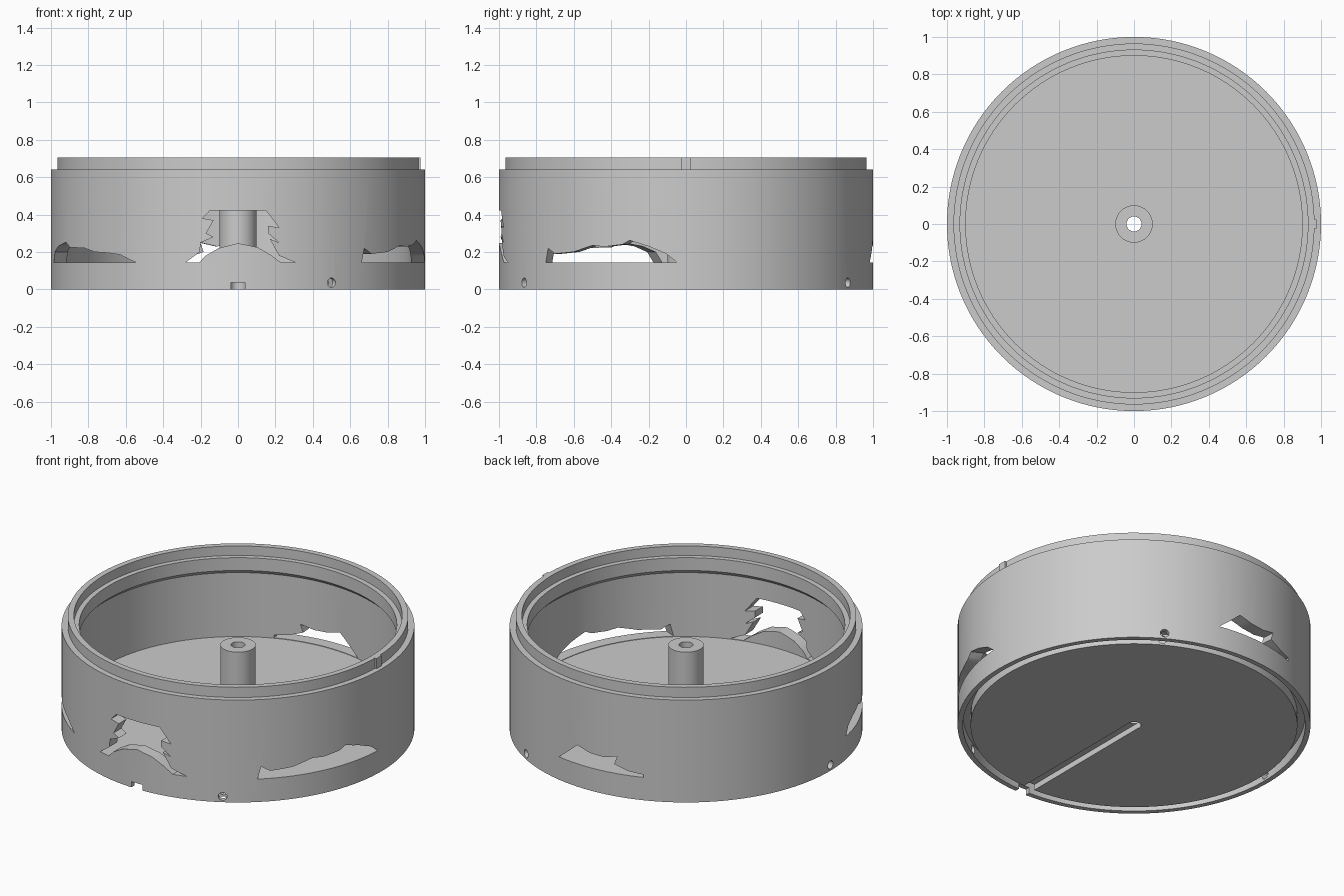
import bpy, bmesh, math
from mathutils import Matrix

if "Cube" in bpy.data.objects:
    bpy.data.objects.remove(bpy.data.objects["Cube"], do_unlink=True)

grey = bpy.data.materials.new("light_grey")
grey.use_nodes = True
grey.diffuse_color = (0.6, 0.6, 0.6, 1)
grey.node_tree.nodes["Principled BSDF"].inputs["Base Color"].default_value = (0.6, 0.6, 0.6, 1)


def finish(name, bm):
    bmesh.ops.recalc_face_normals(bm, faces=bm.faces)
    mesh = bpy.data.meshes.new(name)
    bm.to_mesh(mesh)
    bm.free()
    mesh.materials.append(grey)
    ob = bpy.data.objects.new(name, mesh)
    bpy.context.collection.objects.link(ob)
    return ob


def lathe(name, profile, steps):
    """Revolve a closed (radius, height) profile around z."""
    bm = bmesh.new()
    rings = []
    for i in range(steps):
        a = math.tau * i / steps
        rings.append([bm.verts.new((r * math.cos(a), r * math.sin(a), z)) for r, z in profile])
    for i in range(steps):
        a, b = rings[i], rings[(i + 1) % steps]
        for j in range(len(profile)):
            k = (j + 1) % len(profile)
            bm.faces.new((a[j], b[j], b[k], a[k]))
    return finish(name, bm)


def box(name, x, y, z):
    bm = bmesh.new()
    size = [p[1] - p[0] for p in (x, y, z)]
    mid = [(p[1] + p[0]) / 2 for p in (x, y, z)]
    bmesh.ops.create_cube(bm, size=1, matrix=Matrix.Translation(mid) @ Matrix.Diagonal((*size, 1)))
    return finish(name, bm)


def window_cutter(centre, outline):
    """Straight prism through the wall, outline in (degrees, height)."""
    bm = bmesh.new()
    rot = Matrix.Rotation(math.radians(centre), 4, 'Z')
    layers = [[bm.verts.new((depth, math.sin(math.radians(a - centre)), z)) for a, z in outline]
              for depth in (0.5, 1.2)]
    inner, outer = layers
    bm.faces.new(inner)
    bm.faces.new(outer)
    for i in range(len(outline)):
        k = (i + 1) % len(outline)
        bm.faces.new((inner[i], inner[k], outer[k], outer[i]))
    bm.transform(rot)
    return finish("window_cutter", bm)


def hole_cutter(angle):
    bm = bmesh.new()
    place = (Matrix.Rotation(math.radians(angle), 4, 'Z') @ Matrix.Translation((0.98, 0, 0.036))
             @ Matrix.Rotation(math.pi / 2, 4, 'Y'))
    bmesh.ops.create_cone(bm, cap_ends=True, segments=20, radius1=0.025, radius2=0.025,
                          depth=0.16, matrix=place)
    return finish("hole_cutter", bm)


def cut(target, cutter):
    cutter.hide_render = True
    mod = target.modifiers.new("cut", 'BOOLEAN')
    mod.operation = 'DIFFERENCE'
    mod.solver = 'EXACT'
    mod.object = cutter
    bpy.context.view_layer.objects.active = target
    bpy.ops.object.modifier_apply(modifier=mod.name)
    bpy.data.objects.remove(cutter, do_unlink=True)


def smooth(ob):
    bpy.ops.object.select_all(action='DESELECT')
    ob.select_set(True)
    bpy.context.view_layer.objects.active = ob
    bpy.ops.object.shade_smooth_by_angle(angle=math.radians(25))


# Round tub: floor, groove below, outer wall, stepped rim and inner ledge
tub = lathe("tub", [
    (0.04, 0), (0.926, 0), (0.926, 0.07), (0.97, 0.07), (0.97, 0), (1, 0),
    (1, 0.64), (0.965, 0.64), (0.965, 0.704), (0.93, 0.704), (0.93, 0.645),
    (0.90, 0.645), (0.90, 0.565), (0.925, 0.54), (0.925, 0.14), (0.04, 0.14)], 128)

# Hollow post in the middle and locating key on the rim
post = lathe("centre_post", [(0.04, 0.14), (0.10, 0.14), (0.10, 0.52), (0.04, 0.52)], 48)
key = box("rim_key", (0.95, 0.976), (-0.025, 0.025), (0.63, 0.704))

# Ragged openings in the wall
SILL = 0.143
front = [(-16.3, SILL), (-11.8, .2), (-11.5, .25), (-7.5, .28), (-9.8, .3), (-7.5, .37),
         (-11, .38), (-8.6, .422), (8.6, .422), (12.7, .33), (9.2, .34), (9.2, .3),
         (12.7, .25), (9.8, .27), (12.7, .18), (18, SILL), (13.3, SILL), (10, .185),
         (6, .225), (0, .247), (-6, .22), (-10, .18), (-12, SILL)]
right = [(-48.6, SILL), (-47.5, .22), (-44.5, .19), (-37, .2), (-30, .235), (-26, .228),
         (-20, .24), (-17.5, .262), (-11.5, .23), (-6, .19), (-2.7, SILL)]
back = [(79, SILL), (83, .2), (87, .26), (92, .235), (97, .23), (102, .25), (101, .2),
        (106, .17), (111, .16), (111, SILL)]
left = [(190, SILL), (192, .2), (196, .23), (203, .252), (206, .225), (215, .22),
        (220, .2), (226, .195), (231, .185), (237, SILL)]
for centre, outline in ((-90, [(a - 90, z) for a, z in front]), (-25, right), (95, back), (214, left)):
    cut(tub, window_cutter(centre, outline))

# Screw holes around the base and the cable channel underneath
for angle in (-60, 60, 180):
    cut(tub, hole_cutter(angle))
cut(tub, box("channel_cutter", (-0.038, 0.038), (-1.1, 0), (-0.05, 0.036)))

for part in (tub, post):
    smooth(part)
